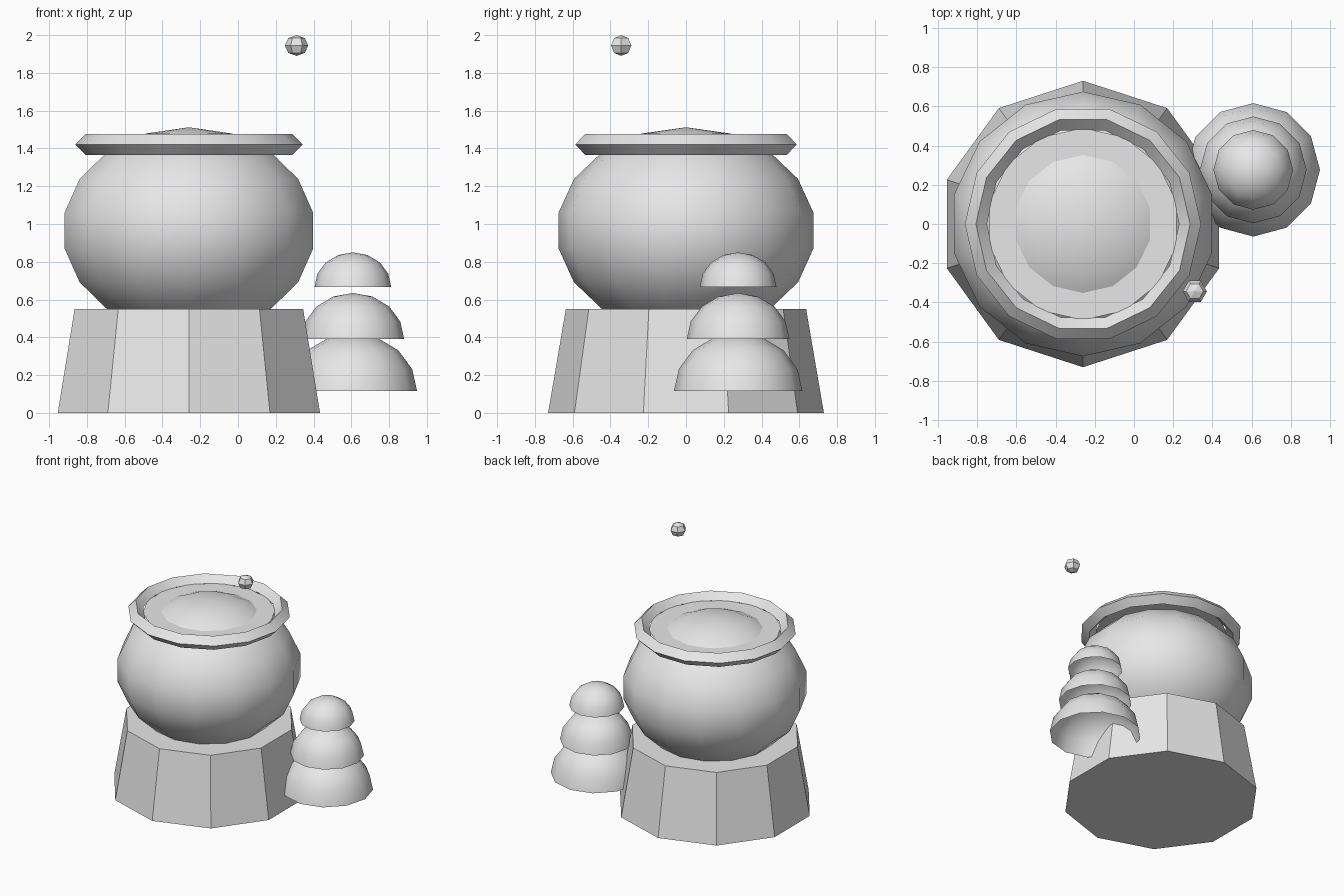
import bpy, bmesh
from math import sin, cos, pi, radians

cube = bpy.data.objects.get("Cube")
if cube:
    bpy.data.objects.remove(cube, do_unlink=True)

grey = bpy.data.materials.new("plain_grey")
grey.use_nodes = True
grey.diffuse_color = (0.8, 0.8, 0.8, 1)
grey.node_tree.nodes["Principled BSDF"].inputs["Base Color"].default_value = (0.8, 0.8, 0.8, 1)


def lathe(name, profile, sides, centre, start=0.0, smooth=None, closed=False):
    """Turn a (radius, height) profile, listed bottom to top, about z."""
    bm = bmesh.new()
    rings = []
    for r, z in profile:
        if r < 1e-5:
            rings.append([bm.verts.new((0, 0, z))] * sides)
        else:
            angles = [start + 2 * pi * k / sides for k in range(sides)]
            rings.append([bm.verts.new((r * cos(a), r * sin(a), z)) for a in angles])
    pairs = list(zip(rings, rings[1:]))
    if closed:
        pairs.append((rings[-1], rings[0]))
    for low, high in pairs:
        for k in range(sides):
            n = (k + 1) % sides
            corners = dict.fromkeys((low[k], low[n], high[n], high[k]))
            bm.faces.new(list(corners))
    mesh = bpy.data.meshes.new(name)
    bm.to_mesh(mesh)
    bm.free()
    mesh.materials.append(grey)
    obj = bpy.data.objects.new(name, mesh)
    obj.location = centre
    bpy.context.collection.objects.link(obj)
    if smooth:
        bpy.ops.object.select_all(action='DESELECT')
        obj.select_set(True)
        bpy.context.view_layer.objects.active = obj
        bpy.ops.object.shade_smooth_by_angle(angle=radians(smooth))
    return obj


def arc(radius, height, bands, low=-pi / 2):
    """Elliptical profile from latitude low up to the pole."""
    lats = [low + (pi / 2 - low) * i / bands for i in range(bands + 1)]
    return [(radius * cos(t), height * sin(t)) for t in lats]


POT_X = -0.26

# Ten-sided tapered base with closed ends
lathe("base", [(0, 0), (0.73, 0), (0.636, 0.55), (0, 0.55)], 10, (POT_X, 0, 0), pi / 2)

# Squashed round pot
lathe("pot_body", arc(0.685, 0.547, 9), 14, (POT_X, 0, 0.965), pi / 2, 45)

# Diamond-section rim
lathe("pot_rim", [(0.546, -0.056), (0.602, 0), (0.546, 0.056), (0.49, 0)],
      14, (POT_X, 0, 1.421), 0, 30, closed=True)

# Flat surface inside the rim
lathe("pot_surface", [(0.49, 0), (0, 0)], 14, (POT_X, 0, 1.425), pi / 2)

# Stack of open domes beside the pot
for label, radius, z in (("lower", 0.34, 0.115), ("middle", 0.272, 0.39), ("upper", 0.203, 0.667)):
    lathe(label + "_dome", arc(radius, radius * 0.9, 4, 0), 12, (0.608, 0.276, z), 0, 45)

# Small faceted ball floating above
lathe("floating_ball", arc(0.062, 0.055, 4), 6, (0.31, -0.343, 1.945))
